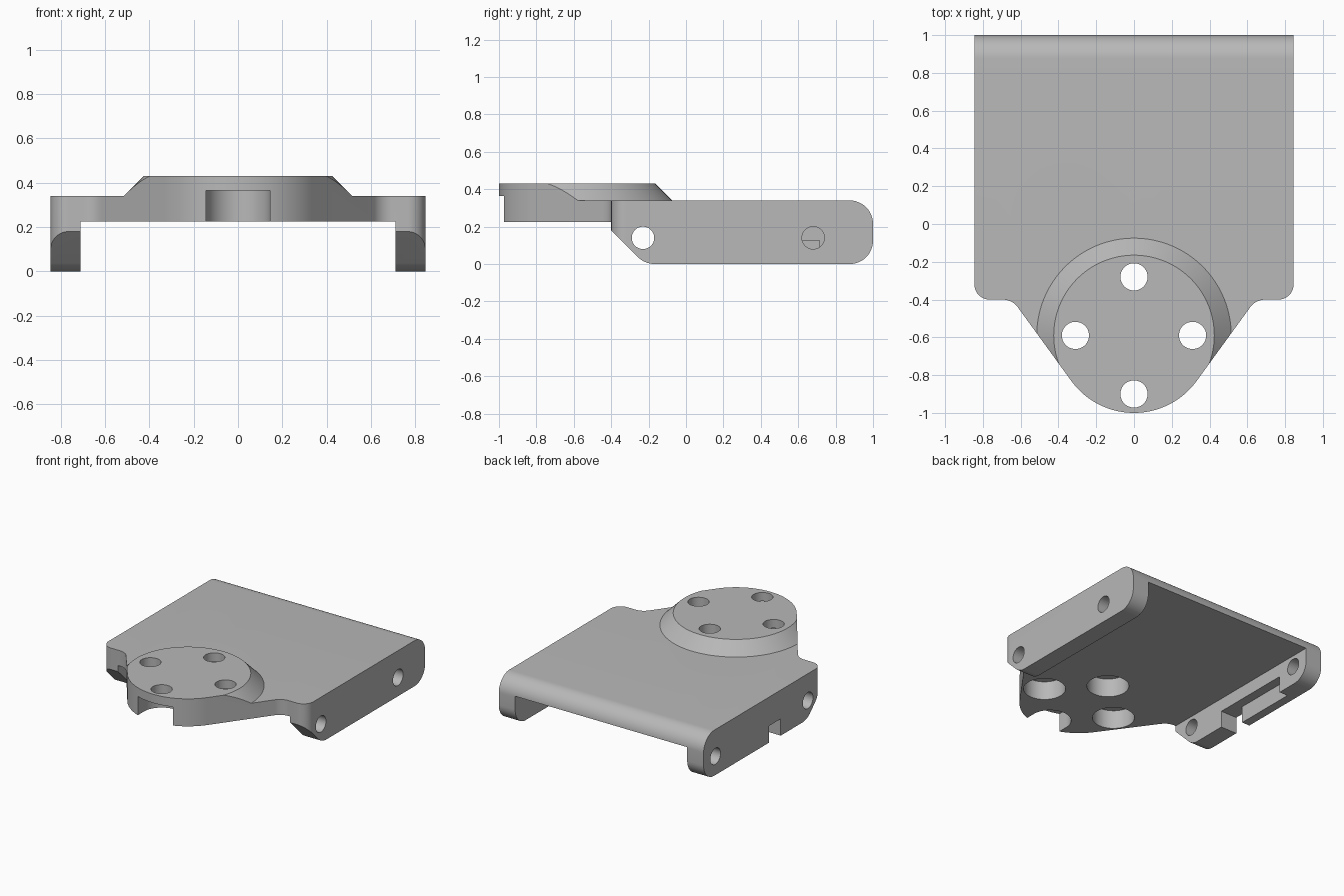
import bpy, bmesh, math
from mathutils import Vector, Matrix

if "Cube" in bpy.data.objects:
    bpy.data.objects.remove(bpy.data.objects["Cube"], do_unlink=True)

grey = bpy.data.materials.new("plain grey")
grey.use_nodes = True
colour = (0.48, 0.48, 0.48, 1)
grey.diffuse_color = colour
grey.node_tree.nodes["Principled BSDF"].inputs["Base Color"].default_value = colour


def rounded(corners, steps=12):
    """Outline from (u, v, radius) corners, each filleted with an arc."""
    out = []
    for i, (u, v, r) in enumerate(corners):
        p = Vector((u, v))
        if r == 0:
            out.append(p)
            continue
        a = (Vector(corners[i - 1][:2]) - p).normalized()
        b = (Vector(corners[(i + 1) % len(corners)][:2]) - p).normalized()
        half = a.angle(b) / 2
        centre = p + (a + b).normalized() * r / math.sin(half)
        start = p + a * r / math.tan(half) - centre
        end = p + b * r / math.tan(half) - centre
        sweep = math.pi - 2 * half
        for k in range(steps + 1):
            t = k / steps
            out.append(centre + (start * math.sin((1 - t) * sweep)
                                 + end * math.sin(t * sweep)) / math.sin(sweep))
    return out


def finish(name, bm):
    bmesh.ops.recalc_face_normals(bm, faces=bm.faces)
    mesh = bpy.data.meshes.new(name)
    bm.to_mesh(mesh)
    bm.free()
    mesh.materials.append(grey)
    ob = bpy.data.objects.new(name, mesh)
    bpy.context.collection.objects.link(ob)
    return ob


def prism(name, outline, place, low, high):
    bm = bmesh.new()
    face = bm.faces.new([bm.verts.new(place(p, low)) for p in outline])
    top = bmesh.ops.extrude_face_region(bm, geom=[face])["geom"]
    shift = Vector(place(outline[0], high)) - Vector(place(outline[0], low))
    bmesh.ops.translate(bm, vec=shift, verts=[v for v in top if isinstance(v, bmesh.types.BMVert)])
    return finish(name, bm)


def box(name, low, high):
    bm = bmesh.new()
    bmesh.ops.create_cube(bm, size=1)
    low, high = Vector(low), Vector(high)
    for v in bm.verts:
        v.co = (low + high) / 2 + v.co * (high - low)
    return finish(name, bm)


def cone(name, centre, r1, r2, depth, axis="Z", segments=48):
    bm = bmesh.new()
    turn = Matrix.Rotation(math.pi / 2, 4, "Y") if axis == "X" else Matrix()
    bmesh.ops.create_cone(bm, cap_ends=True, segments=segments, radius1=r1, radius2=r2,
                          depth=depth, matrix=Matrix.Translation(centre) @ turn)
    return finish(name, bm)


def combine(target, tool, operation):
    mod = target.modifiers.new(operation, "BOOLEAN")
    mod.object, mod.operation, mod.solver = tool, operation, "EXACT"
    bpy.context.view_layer.objects.active = target
    bpy.ops.object.modifier_apply(modifier=mod.name)
    bpy.data.objects.remove(tool, do_unlink=True)


UNDER, DECK, TOP = 0.225, 0.34, 0.43
HALF, INNER, HUB = 0.845, 0.71, -0.59

# Plate, side walls and tongue as one side profile
side = rounded([(1, 0, 0.125), (1, DECK, 0.125), (-1.2, DECK, 0), (-1.2, UNDER, 0),
                (-0.445, UNDER, 0), (-0.22, 0, 0.13)])
bracket = prism("hinge_bracket", side, lambda p, d: (d, p.x, p.y), -0.95, 0.95)

# Raised round pad with a sloped rim
rise = TOP - 0.3
combine(bracket, cone("pad", (0, HUB, 0.3 + rise / 2), 0.425 + rise, 0.425, rise, segments=128), "UNION")

# Plan outline trims the corners and the rounded tongue
nose = 0.41
lean = math.radians(-36)
contact = Vector((nose * math.cos(lean), HUB + nose * math.sin(lean)))
root = contact.x + (-0.4 - contact.y) * math.tan(-lean)
right = [(root, -0.4, 0.1), (HALF, -0.4, 0.08), (HALF, 1.2, 0)]
left = [(-x, y, r) for x, y, r in reversed(right)]
arc = []
for k in range(41):
    a = math.pi - lean + (math.pi + 2 * lean) * k / 40
    arc.append((nose * math.cos(a), HUB + nose * math.sin(a), 0))
plan = rounded(arc + right + left)
combine(bracket, prism("outline", plan, lambda p, d: (p.x, p.y, d), -0.2, 0.6), "INTERSECT")

# Channel between the side walls
combine(bracket, box("channel", (-INNER, -2, -1), (INNER, 2, UNDER)), "DIFFERENCE")

# Screw holes, counterbored from below
for x, y in ((0, 0.31), (0.31, 0), (-0.31, 0), (0, -0.31)):
    combine(bracket, cone("screw_hole", (x, HUB + y, 0.3), 0.072, 0.072, 1), "DIFFERENCE")
    combine(bracket, cone("counterbore", (x, HUB + y, 0.2325), 0.145, 0.145, 0.265), "DIFFERENCE")
combine(bracket, box("front_slot", (-0.145, -1.2, 0.1), (0.145, HUB - 0.31, 0.365)), "DIFFERENCE")

# Pin holes through the walls
for x, y in ((HALF, -0.23), (-HALF, -0.23), (HALF, 0.68), (-HALF, 0.86)):
    combine(bracket, cone("pin_hole", (x, y, 0.14), 0.06, 0.06, 0.4, "X"), "DIFFERENCE")

# Inner pocket and open notch in one wall
combine(bracket, box("pocket", (-0.78, 0.09, -0.1), (-0.6, 0.715, 0.125)), "DIFFERENCE")
combine(bracket, box("notch", (-1, 0.09, -0.1), (-0.6, 0.23, 0.125)), "DIFFERENCE")

bpy.ops.object.select_all(action="DESELECT")
bracket.select_set(True)
bpy.context.view_layer.objects.active = bracket
bpy.ops.object.shade_smooth_by_angle(angle=math.radians(25))
